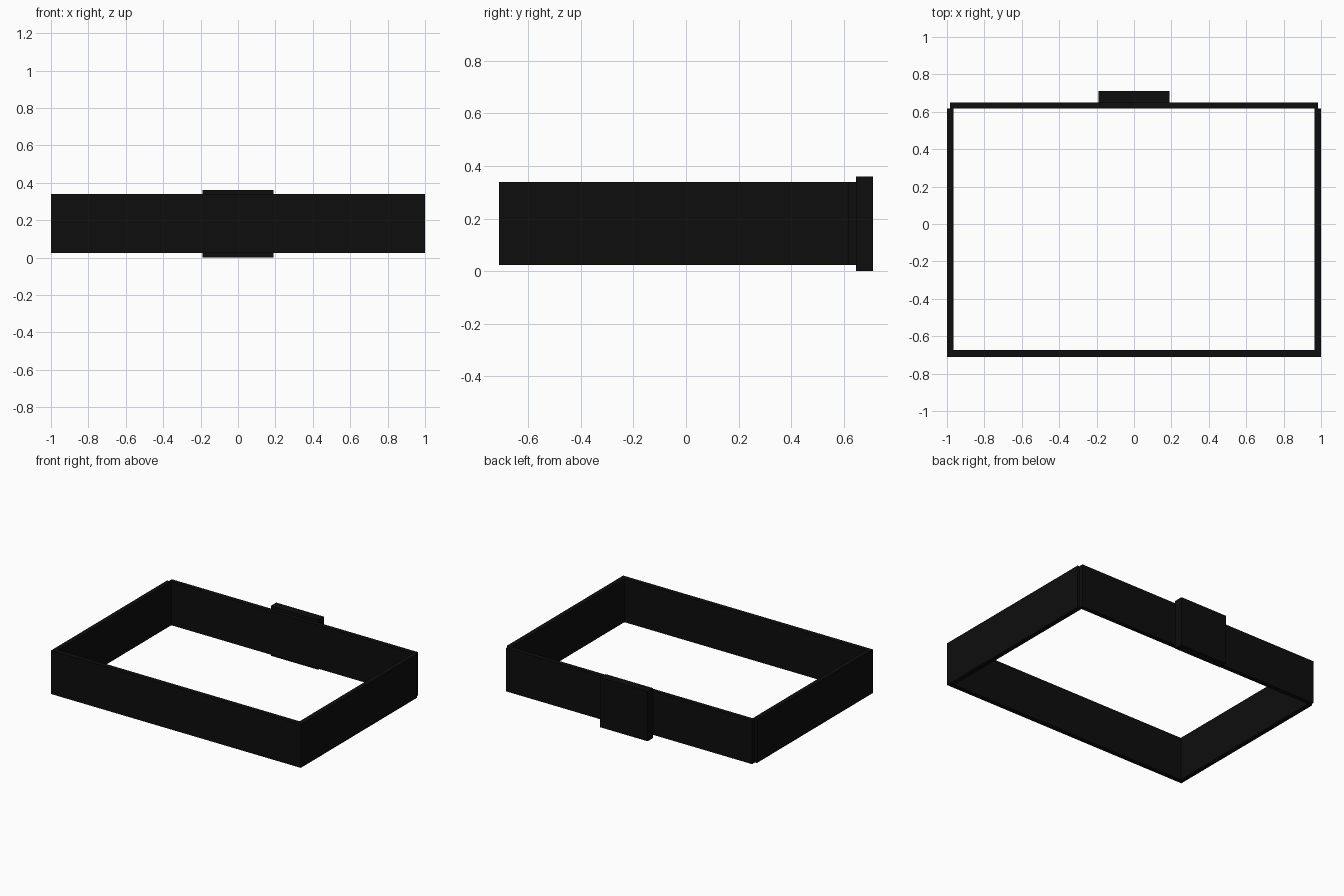
import bpy

if "Cube" in bpy.data.objects:
    bpy.data.objects.remove(bpy.data.objects["Cube"])

black = bpy.data.materials.new("matte black")
black.diffuse_color = (0.004, 0.004, 0.004, 1)
black.use_nodes = True
black.node_tree.nodes["Principled BSDF"].inputs["Base Color"].default_value = black.diffuse_color


def box(name, x, y, z):
    """Box from (min, max) pairs on each axis."""
    bounds = (x, y, z)
    bpy.ops.mesh.primitive_cube_add(size=1)
    ob = bpy.context.object
    ob.name = name
    for v in ob.data.vertices:
        v.co = [b[0] if c < 0 else b[1] for c, b in zip(v.co, bounds)]
    ob.data.materials.append(black)
    return ob


WALL_Z = (0.024, 0.339)

# Rectangular band: front, back and two side walls
box("front_wall", (-1, 1), (-0.71, -0.675), WALL_Z)
box("back_wall", (-0.985, 0.985), (0.617, 0.65), WALL_Z)
for side, x in (("left", (-1, -0.966)), ("right", (0.966, 1))):
    box(side + "_wall", x, (-0.675, 0.617), WALL_Z)

# Clasp block on the back, slightly taller than the band
box("clasp_block", (-0.19, 0.19), (0.646, 0.71), (0, 0.36))
